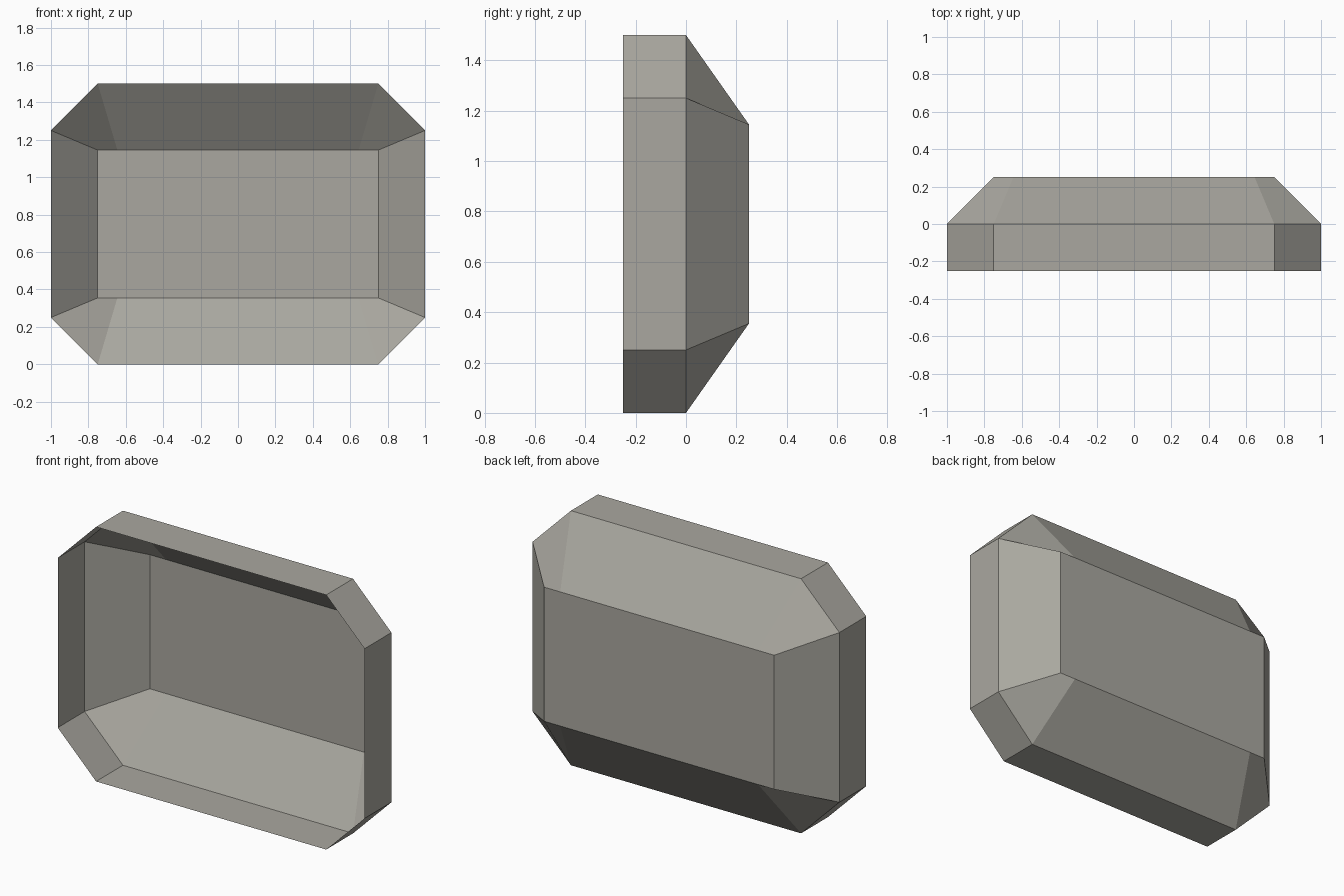
import bpy, bmesh

if "Cube" in bpy.data.objects:
    bpy.data.objects.remove(bpy.data.objects["Cube"])


def loop(bm, y, x_side, x_flat, z_side, z_flat):
    """Eight-sided ring mirrored about x = 0 and z = 0.75."""
    quarter = [(x_side, z_side), (x_flat, z_flat)]
    pts = (quarter + [(-x, z) for x, z in quarter[::-1]]
           + [(-x, -z) for x, z in quarter] + [(x, -z) for x, z in quarter[::-1]])
    return [bm.verts.new((x, y, 0.75 + z)) for x, z in pts]


bm = bmesh.new()
# Open front rim, shoulder ring and narrower back panel ring
rings = [loop(bm, -0.25, 1.0, 0.75, 0.5, 0.75),
         loop(bm, 0.0, 1.0, 0.75, 0.5, 0.75),
         loop(bm, 0.25, 0.75, 0.645, 0.395, 0.395)]
# Straight and sloping walls
for a, b in zip(rings, rings[1:]):
    for i in range(8):
        j = (i + 1) % 8
        bm.faces.new((a[i], b[i], b[j], a[j]))
# Flat back panel; the front stays open
bm.faces.new(rings[-1])
bmesh.ops.recalc_face_normals(bm, faces=bm.faces)
back = max(bm.faces, key=lambda f: f.calc_center_median().y)
if back.normal.y < 0:
    bmesh.ops.reverse_faces(bm, faces=bm.faces)

mesh = bpy.data.meshes.new("open_shell")
bm.to_mesh(mesh)
bm.free()
shell = bpy.data.objects.new("open_shell", mesh)
bpy.context.collection.objects.link(shell)

grey = bpy.data.materials.new("warm grey")
grey.diffuse_color = (0.40, 0.39, 0.35, 1)
grey.use_nodes = True
grey.node_tree.nodes["Principled BSDF"].inputs["Base Color"].default_value = grey.diffuse_color
mesh.materials.append(grey)
